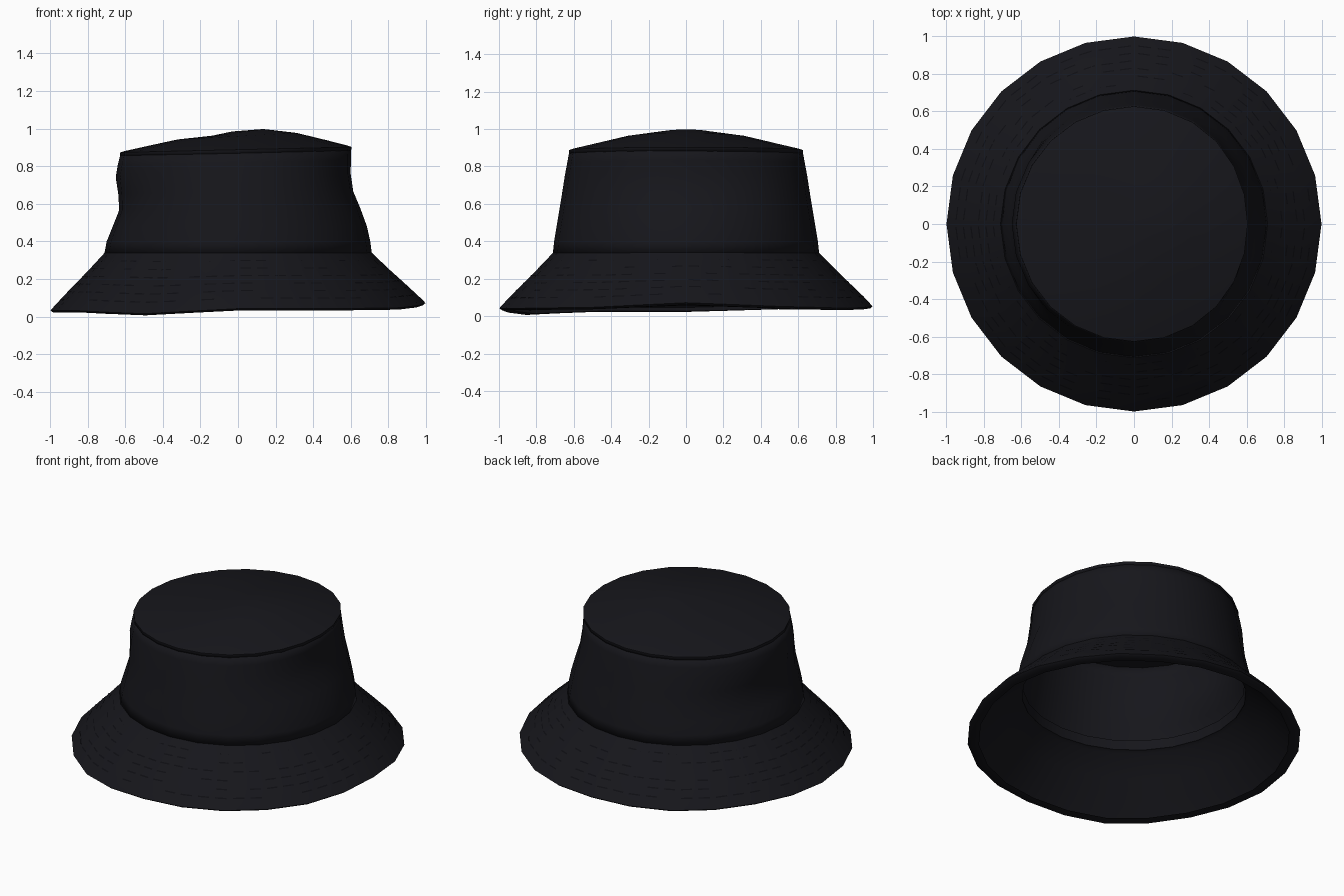
import bpy, bmesh, math, random
from mathutils import Vector

if "Cube" in bpy.data.objects:
    bpy.data.objects.remove(bpy.data.objects["Cube"])

random.seed(4)
SIDES = 24


def material(name, rgb):
    m = bpy.data.materials.new(name)
    m.diffuse_color = (*rgb, 1)
    m.use_nodes = True
    m.node_tree.nodes["Principled BSDF"].inputs["Base Color"].default_value = m.diffuse_color
    return m


FABRIC = material("black_fabric", (0.008, 0.008, 0.011))
THREAD = material("thread", (0.004, 0.004, 0.006))


def finish(name, bm, mat, thickness=0.0):
    bmesh.ops.recalc_face_normals(bm, faces=bm.faces)
    me = bpy.data.meshes.new(name)
    bm.to_mesh(me)
    bm.free()
    ob = bpy.data.objects.new(name, me)
    bpy.context.collection.objects.link(ob)
    me.materials.append(mat)
    bpy.ops.object.select_all(action='DESELECT')
    ob.select_set(True)
    bpy.context.view_layer.objects.active = ob
    bpy.ops.object.shade_smooth_by_angle(angle=math.radians(40))
    if thickness:
        mod = ob.modifiers.new("cloth", 'SOLIDIFY')
        mod.thickness = thickness
        mod.offset = -1
    return ob


def lathe(name, profile, shape, thickness=0.0, tip=None):
    """Sweep (r, z) points round z; shape(r, z, angle) bends each point."""
    bm = bmesh.new()
    rings = [[bm.verts.new(shape(r, z, math.tau * i / SIDES)) for i in range(SIDES)]
             for r, z in profile]
    for a, b in zip(rings, rings[1:]):
        for i in range(SIDES):
            j = (i + 1) % SIDES
            bm.faces.new((a[i], a[j], b[j], b[i]))
    if tip:
        top = bm.verts.new(tip)
        for i in range(SIDES):
            bm.faces.new((rings[-1][i], rings[-1][(i + 1) % SIDES], top))
    return finish(name, bm, FABRIC, thickness)


# Brim: flared cone with a wavy hem
HEM = [.06, .04, .03, .04, .03, .035, .02, .02, .003, .03, .03, .035]


def brim_shape(r, z, a):
    s = (a / math.tau * 12) % 12
    i = int(s)
    wave = HEM[i] + (HEM[(i + 1) % 12] - HEM[i]) * (s - i)
    w = max(0, min(1, (r - .69) / .31))
    return Vector((r * math.cos(a), r * math.sin(a), z + (wave - .03) * w))


lathe("brim", [(.67, .335), (.705, .345), (.80, .245), (.90, .145), (.975, .068),
               (.998, .042), (.985, .032), (.93, .034), (.965, .055), (.895, .125),
               (.795, .22), (.69, .325), (.67, .335)], brim_shape)


# Crown wall with a soft dent on each side
def bump(z, centre, width):
    return math.exp(-((z - centre) / width) ** 2)


def crown_shape(r, z, a):
    c = math.cos(a)
    if c > 0:
        r -= (.052 * bump(z, .70, .15) + .01 * bump(z, .88, .1)) * c ** 4
    else:
        r -= (.045 * bump(z, .57, .12) - .008 * bump(z, .77, .08)) * c ** 4
    lift = .015 * c * max(0, (z - .5) / .4)
    return Vector((r * c, r * math.sin(a), z + lift))


lathe("crown", [(.712, .337), (.705, .40), (.692, .48), (.677, .57), (.662, .66),
                (.648, .75), (.635, .82), (.623, .885)], crown_shape, .018)

# Gently domed top panel, sewn on at the rim
lathe("crown_top", [(.626, .868), (.626, .888), (.60, .896), (.48, .924), (.32, .96), (.14, .98)],
      crown_shape, .015, tip=(-.03, 0, .985))

# Sweat band seam inside the crown base
lathe("inner_band", [(.69, .335), (.672, .34), (.665, .40), (.68, .405)], crown_shape)

# Rows of stitching round the brim
bm = bmesh.new()
for row in range(6):
    r = .75 + row * .04
    n = 56
    for k in range(n):
        if random.random() < .35:
            continue
        a0 = math.tau * (k + .15) / n
        a1 = math.tau * (k + .8) / n
        quad = []
        for a, dr in ((a0, -.003), (a1, -.003), (a1, .003), (a0, .003)):
            # follow the flat facets of the brim
            step = math.tau / SIDES
            local = (a % step) - step / 2
            rr = (r + dr) * math.cos(step / 2) / math.cos(local)
            p = brim_shape(r + dr, 1.045 - (r + dr) + .003, a)
            quad.append(bm.verts.new((rr * math.cos(a), rr * math.sin(a), p.z)))
        bm.faces.new(quad)
finish("brim_stitching", bm, THREAD)
